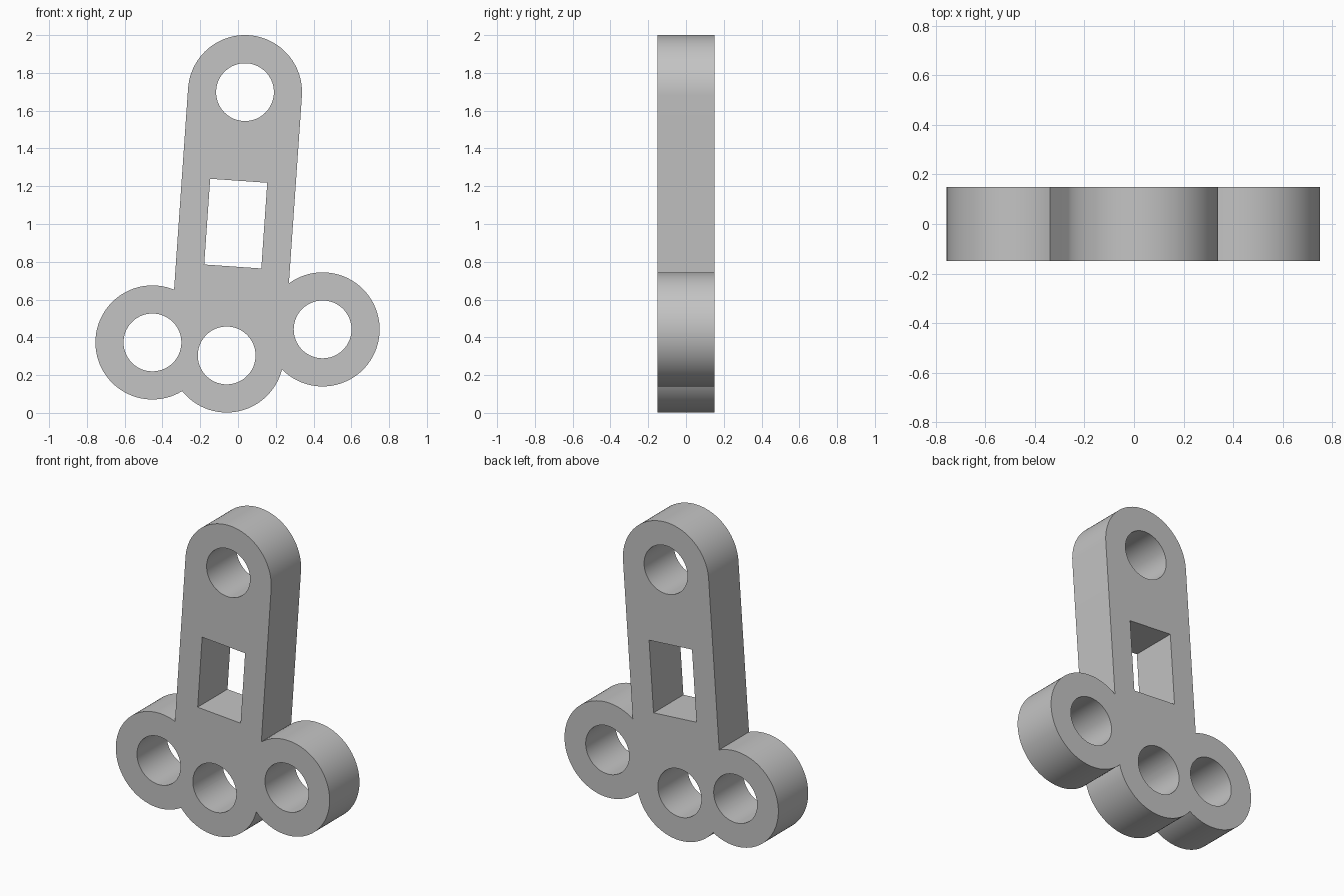
import bpy
import bmesh
import math
from mathutils import Matrix, Vector

cube = bpy.data.objects.get("Cube")
if cube:
    bpy.data.objects.remove(cube, do_unlink=True)

RING, HOLE, DEPTH, SEGMENTS = 0.302, 0.153, 0.30, 96
TOP, BOTTOM = Vector((0.037, 1.698)), Vector((-0.06, 0.304))
LEFT, RIGHT = Vector((0.448, 0.442)), Vector((-0.453, 0.373))
WINDOW, WINDOW_SIZE = Vector((-0.012, 1.002)), Vector((0.303, 0.455))

axis = (TOP - BOTTOM).normalized()
tilt = math.atan2(axis.x, axis.y)

grey = bpy.data.materials.new("plain grey")
grey.use_nodes = True
colour = (0.55, 0.55, 0.55, 1)
grey.diffuse_color = colour
grey.node_tree.nodes["Principled BSDF"].inputs["Base Color"].default_value = colour


def arc(centre, radius, start, sweep, steps):
    """Points on an arc in the front plane."""
    angles = [start + sweep * i / steps for i in range(steps + 1)]
    return [centre + radius * Vector((math.cos(a), math.sin(a))) for a in angles]


def prism(name, outline, depth):
    """Extrude a front-plane outline evenly to both sides of y = 0."""
    bm = bmesh.new()
    face = bm.faces.new([bm.verts.new((p.x, -depth / 2, p.y)) for p in outline])
    result = bmesh.ops.extrude_face_region(bm, geom=[face])
    new_verts = [g for g in result["geom"] if isinstance(g, bmesh.types.BMVert)]
    bmesh.ops.translate(bm, verts=new_verts, vec=(0, depth, 0))
    bmesh.ops.recalc_face_normals(bm, faces=bm.faces)
    mesh = bpy.data.meshes.new(name)
    bm.to_mesh(mesh)
    bm.free()
    mesh.materials.append(grey)
    obj = bpy.data.objects.new(name, mesh)
    bpy.context.collection.objects.link(obj)
    return obj


def disc(name, centre, radius, depth):
    return prism(name, arc(centre, radius, 0, math.tau, SEGMENTS)[:-1], depth)


def combine(target, tool, operation):
    """Apply a boolean and discard the tool."""
    tool.hide_render = True
    mod = target.modifiers.new(operation.lower(), "BOOLEAN")
    mod.operation, mod.solver, mod.object = operation, "EXACT", tool
    bpy.context.view_layer.objects.active = target
    bpy.ops.object.modifier_apply(modifier=mod.name)
    bpy.data.objects.remove(tool, do_unlink=True)


# Leaning arm with round ends
half = SEGMENTS // 2
outline = arc(TOP, RING, -tilt, math.pi, half) + arc(BOTTOM, RING, math.pi - tilt, math.pi, half)
link = prism("link_plate", outline, DEPTH)

# Side lugs joined to the lower end
for name, centre in (("left_lug", LEFT), ("right_lug", RIGHT)):
    combine(link, disc(name, centre, RING, DEPTH), "UNION")

# Round pin holes
for centre in (TOP, BOTTOM, LEFT, RIGHT):
    combine(link, disc("pin_hole_cutter", centre, HOLE, DEPTH * 2), "DIFFERENCE")

# Rectangular window aligned with the arm
turn = Matrix.Rotation(-tilt, 2)
corners = [WINDOW + turn @ Vector((sx * WINDOW_SIZE.x / 2, sz * WINDOW_SIZE.y / 2))
           for sx, sz in ((-1, -1), (1, -1), (1, 1), (-1, 1))]
combine(link, prism("window_cutter", corners, DEPTH * 2), "DIFFERENCE")

# Smooth round walls, crisp rims
bpy.ops.object.select_all(action="DESELECT")
link.select_set(True)
bpy.context.view_layer.objects.active = link
bpy.ops.object.shade_smooth_by_angle(angle=math.radians(30))
